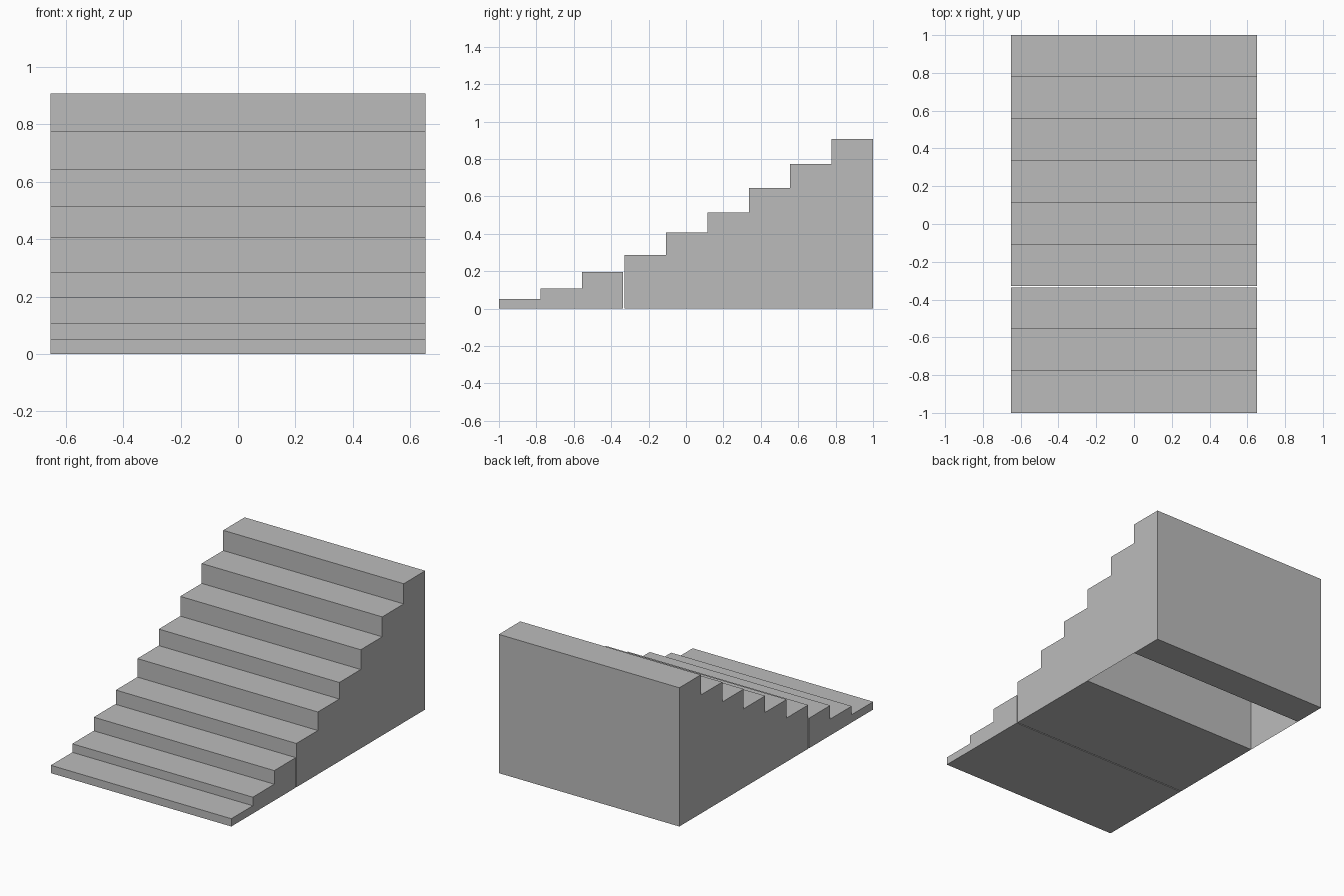
import bpy, bmesh

if "Cube" in bpy.data.objects:
    bpy.data.objects.remove(bpy.data.objects["Cube"])

HALF_WIDTH = 0.652
TREAD = 0.2215

grey = bpy.data.materials.new("plain grey")
grey.diffuse_color = (0.5, 0.5, 0.5, 1.0)
grey.use_nodes = True
grey.node_tree.nodes["Principled BSDF"].inputs["Base Color"].default_value = grey.diffuse_color


def step_block(name, y0, heights, open_under=None):
    """Stepped side profile extruded across the width.
    open_under = height of the lower step in front: leaves the block without
    a floor, or end walls where it meets its neighbours."""
    profile = [(y0, 0.0)]
    if open_under is not None:
        profile.append((y0, open_under))
    for i, h in enumerate(heights):
        profile += [(y0 + i * TREAD, h), (y0 + (i + 1) * TREAD, h)]
    y1 = y0 + len(heights) * TREAD
    profile.append((y1, 0.0))

    bm = bmesh.new()
    sides = [[bm.verts.new((x, y, z)) for y, z in profile]
             for x in (-HALF_WIDTH, HALF_WIDTH)]
    left, right = sides
    bm.faces.new(left)
    bm.faces.new(right[::-1])
    n = len(profile)
    for i in range(n):
        j = (i + 1) % n
        bm.faces.new((left[i], right[i], right[j], left[j]))
    bmesh.ops.recalc_face_normals(bm, faces=bm.faces)

    if open_under is not None:
        # remove the floor and the walls shared with neighbouring blocks
        doomed = [f for f in bm.faces if abs(f.normal.x) < 0.5
                  and min(v.co.z for v in f.verts) < 1e-5]
        bmesh.ops.delete(bm, geom=doomed, context='FACES')

    mesh = bpy.data.meshes.new(name)
    bm.to_mesh(mesh)
    bm.free()
    mesh.materials.append(grey)
    obj = bpy.data.objects.new(name, mesh)
    bpy.context.collection.objects.link(obj)
    return obj


# Three shallow bottom steps, separated by a thin gap from the rest
step_block("lower_steps", -1.0, [0.051, 0.107, 0.196])

# Upper flight: solid middle, hollow underside, solid top step
upper = 1.0 - 6 * TREAD
step_block("middle_steps", upper, [0.286, 0.407, 0.515])
step_block("hollow_steps", upper + 3 * TREAD, [0.644, 0.774], open_under=0.515)
step_block("top_step", upper + 5 * TREAD, [0.906])
